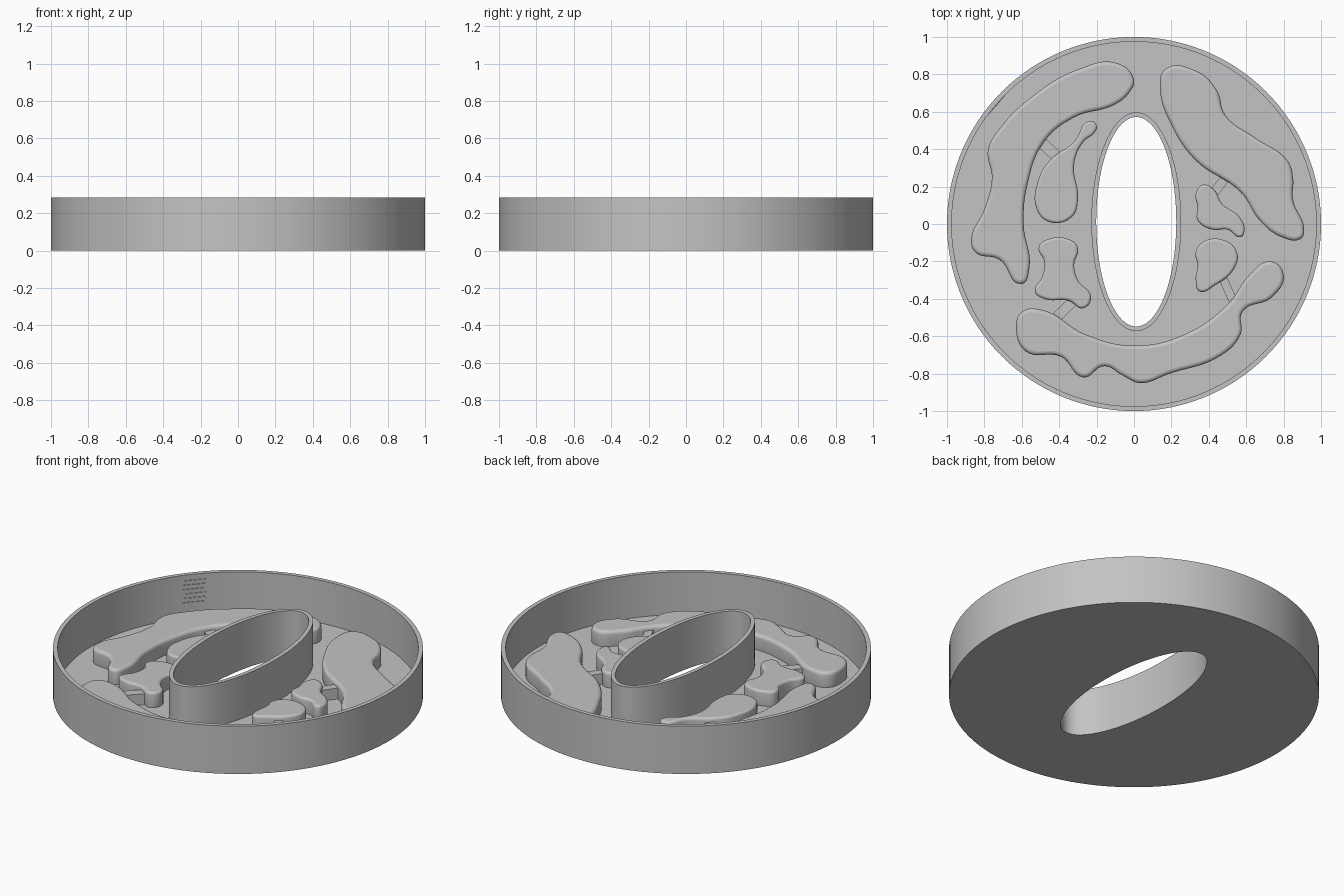
import bpy
import bmesh
from math import cos, sin, pi, radians

cube = bpy.data.objects.get("Cube")
if cube:
    bpy.data.objects.remove(cube, do_unlink=True)

HEIGHT, FLOOR, ISLAND_TOP, BAR_TOP = .285, .03, .12, .095

grey = bpy.data.materials.new("plain grey")
grey.use_nodes = True
colour = (.55, .55, .55, 1)
grey.diffuse_color = colour
grey.node_tree.nodes["Principled BSDF"].inputs["Base Color"].default_value = colour


def finish(obj, angle=35):
    """Give the object its material and smooth shading with sharp edges."""
    obj.data.materials.clear()
    obj.data.materials.append(grey)
    bpy.ops.object.select_all(action="DESELECT")
    obj.select_set(True)
    bpy.context.view_layer.objects.active = obj
    bpy.ops.object.shade_smooth_by_angle(angle=radians(angle))


def add_bmesh(name, bm):
    bmesh.ops.recalc_face_normals(bm, faces=bm.faces)
    mesh = bpy.data.meshes.new(name)
    bm.to_mesh(mesh)
    bm.free()
    obj = bpy.data.objects.new(name, mesh)
    bpy.context.collection.objects.link(obj)
    return obj


def tray(name, rings, segments=128):
    """Loft a closed loop of elliptical rings given as radius x, radius y, centre, z."""
    bm = bmesh.new()
    loops = []
    for rx, ry, centre, z in rings:
        angles = [2 * pi * i / segments for i in range(segments)]
        loops.append([bm.verts.new((centre + rx * cos(a), centre + ry * sin(a), z))
                      for a in angles])
    for k, loop in enumerate(loops):
        following = loops[(k + 1) % len(loops)]
        for i in range(segments):
            j = (i + 1) % segments
            bm.faces.new((loop[i], loop[j], following[j], following[i]))
    finish(add_bmesh(name, bm))


def island(name, *outline, soft=.02):
    """Raised slab with a smooth closed outline and a rounded top edge."""
    curve = bpy.data.curves.new(name, "CURVE")
    curve.dimensions = "2D"
    curve.fill_mode = "BOTH"
    curve.resolution_u = 8
    bottom = FLOOR - soft - .005
    curve.extrude = (ISLAND_TOP - bottom) / 2 - soft
    curve.bevel_depth = soft
    curve.bevel_resolution = 3
    curve.offset = -soft
    spline = curve.splines.new("BEZIER")
    spline.bezier_points.add(len(outline) - 1)
    spline.use_cyclic_u = True
    for point, (x, y) in zip(spline.bezier_points, outline):
        point.co = (x, y, 0)
        point.handle_left_type = point.handle_right_type = "AUTO"
    obj = bpy.data.objects.new(name, curve)
    obj.location.z = (ISLAND_TOP + bottom) / 2
    bpy.context.collection.objects.link(obj)
    bpy.ops.object.select_all(action="DESELECT")
    obj.select_set(True)
    bpy.context.view_layer.objects.active = obj
    bpy.ops.object.convert(target="MESH")
    finish(bpy.context.view_layer.objects.active)


def box(name, centre, size, turn):
    bpy.ops.mesh.primitive_cube_add(size=1, location=centre, rotation=(0, 0, radians(turn)))
    obj = bpy.context.object
    obj.name = name
    obj.scale = size
    finish(obj)


# Round tray with an oval sleeve around its centre opening
MID = .012
tray("round_tray", [
    (1, 1, 0, 0), (1, 1, 0, HEIGHT),
    (.975, .975, 0, HEIGHT), (.975, .975, 0, FLOOR),
    (.24, .585, MID, FLOOR), (.24, .585, MID, HEIGHT),
    (.214, .56, MID, HEIGHT), (.214, .56, MID, 0)])

# Large islands
island("left_large_island",
       (0, .77), (-.09, .86), (-.29, .83), (-.56, .67), (-.71, .52), (-.78, .4),
       (-.76, .24), (-.8, .08), (-.87, -.08), (-.85, -.15), (-.72, -.19),
       (-.6, -.32), (-.56, -.24), (-.59, 0), (-.57, .21), (-.48, .44),
       (-.32, .57), (-.1, .64), (-.02, .71))
island("right_large_island",
       (.14, .72), (.17, .83), (.33, .82), (.44, .72), (.49, .58), (.65, .46),
       (.82, .34), (.85, .25), (.85, .13), (.91, -.04), (.89, -.08), (.79, -.07),
       (.68, .01), (.57, .17), (.33, .34), (.2, .53))
island("front_large_island",
       (-.63, -.56), (-.6, -.47), (-.49, -.46), (-.26, -.59), (0, -.65), (.27, -.59),
       (.5, -.43), (.62, -.27), (.73, -.2), (.8, -.27), (.74, -.39), (.58, -.47),
       (.57, -.59), (.47, -.7), (.19, -.8), (.03, -.85), (-.06, -.81),
       (-.16, -.76), (-.27, -.82), (-.39, -.71), (-.58, -.68))

# Small islands
island("comma_island",
       (-.2, .53), (-.24, .55), (-.32, .44), (-.45, .34), (-.51, .24), (-.52, .08),
       (-.45, .01), (-.33, .04), (-.3, .13), (-.32, .32), (-.27, .44), (-.21, .49),
       soft=.015)
island("bone_island",
       (-.51, -.13), (-.48, -.09), (-.33, -.09), (-.3, -.13), (-.32, -.22),
       (-.3, -.3), (-.23, -.39), (-.27, -.45), (-.35, -.41), (-.48, -.4),
       (-.53, -.36), (-.49, -.28), (-.48, -.2), soft=.015)
island("bean_island",
       (.33, .16), (.37, .21), (.43, .18), (.47, .11), (.57, .03), (.59, -.04),
       (.57, -.07), (.5, -.03), (.42, -.03), (.34, .02), (.34, .09), soft=.015)
island("wedge_island",
       (.33, -.15), (.38, -.09), (.49, -.09), (.55, -.15), (.54, -.23),
       (.43, -.33), (.35, -.36), (.33, -.3), (.34, -.22), soft=.015)

# Bars joining each small island to a large one
for name, x, y, width, turn in (
        ("comma_bar", -.455, .4, .06, -42), ("bean_bar", .46, .21, .05, 52),
        ("wedge_bar", .5, -.345, .045, -66), ("bone_bar", -.375, -.46, .055, 45)):
    box(name, (x, y, BAR_TOP / 2 + .01), (.16, width, BAR_TOP - .02), turn)

# Faint level marks on the inside of the wall
for i in range(6):
    turn = 139
    a = radians(turn)
    box("level_mark", (.972 * cos(a), .972 * sin(a), .12 + i * .026), (.004, .13, .004), turn)
